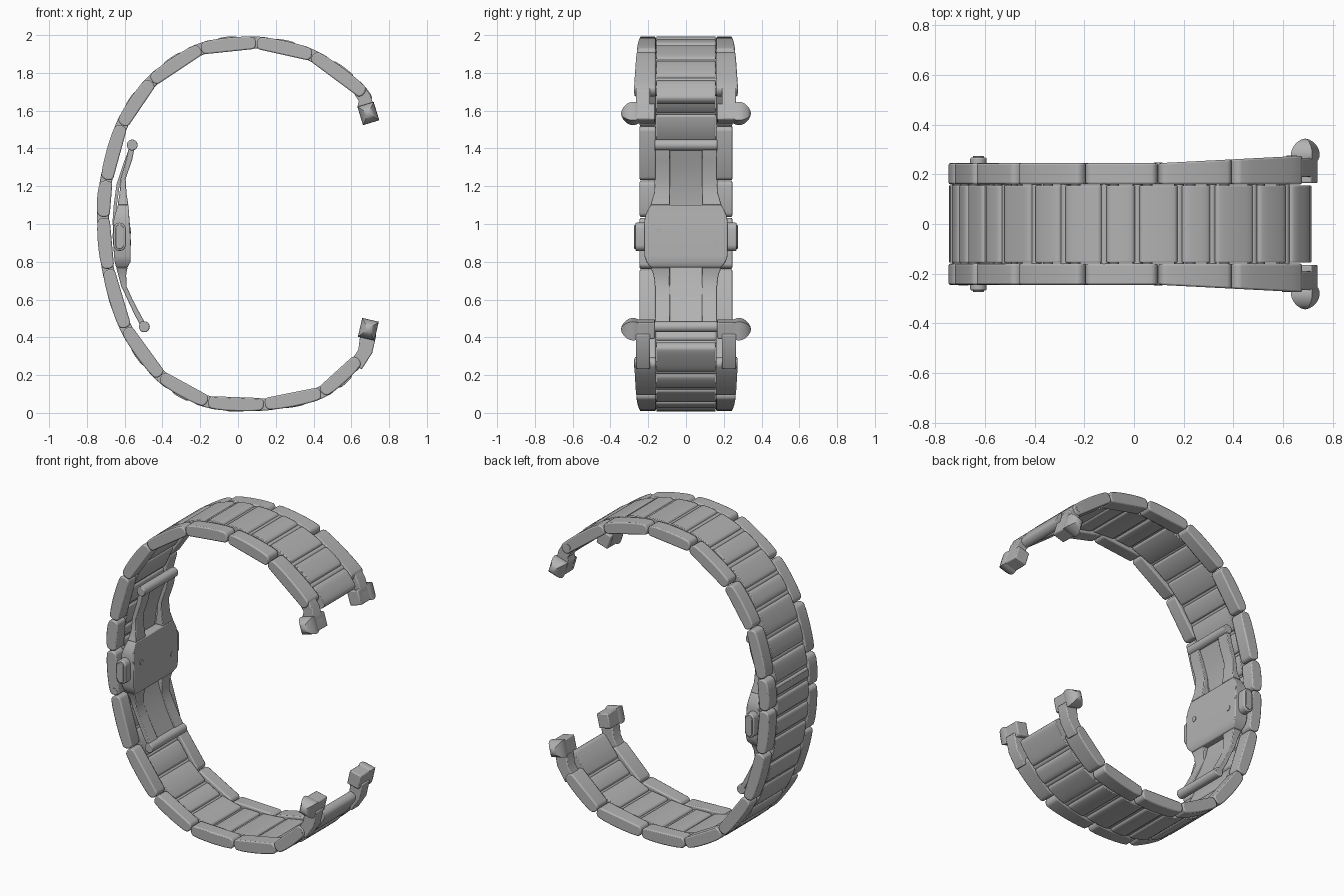
import bpy, bmesh, math
from mathutils import Vector as V

if "Cube" in bpy.data.objects:
    bpy.data.objects.remove(bpy.data.objects["Cube"])

steel = bpy.data.materials.new("brushed_steel_grey")
steel.diffuse_color = (0.45, 0.45, 0.45, 1)
steel.use_nodes = True
steel.node_tree.nodes["Principled BSDF"].inputs["Base Color"].default_value = steel.diffuse_color


def finish(name, bm, bevel=0.0):
    bmesh.ops.recalc_face_normals(bm, faces=bm.faces)
    me = bpy.data.meshes.new(name)
    bm.to_mesh(me)
    bm.free()
    me.materials.append(steel)
    me.shade_smooth()
    me.set_sharp_from_angle(angle=math.radians(32))
    ob = bpy.data.objects.new(name, me)
    bpy.context.collection.objects.link(ob)
    if bevel:
        m = ob.modifiers.new("soft_edge", 'BEVEL')
        m.width = bevel
        m.segments = 2
        m.limit_method = 'ANGLE'
        m.angle_limit = math.radians(50)
    return ob


def prism(name, pts, y0, y1, bevel=0.0, flare=False):
    """Extrude an xz outline between y0 and y1; flare widens towards the lugs."""
    def yy(x, y):
        if flare and abs(y) > 0.2:
            y += math.copysign(max(0, x - 0.1) * 0.052, y)
        return y
    bm = bmesh.new()
    a = [bm.verts.new((x, yy(x, y0), z)) for x, z in pts]
    b = [bm.verts.new((x, yy(x, y1), z)) for x, z in pts]
    n = len(pts)
    bm.faces.new(a)
    bm.faces.new(b[::-1])
    for i in range(n):
        bm.faces.new((a[i], b[i], b[(i + 1) % n], a[(i + 1) % n]))
    return finish(name, bm, bevel)


def loft(name, rows, bevel=0.0):
    """Strip from rows of (z, x_outer, x_inner, y0, y1)."""
    bm = bmesh.new()
    rings = [[bm.verts.new(c) for c in ((xl, a, z), (xr, a, z), (xr, b, z), (xl, b, z))]
             for z, xl, xr, a, b in rows]
    for r, s in zip(rings, rings[1:]):
        for i in range(4):
            j = (i + 1) % 4
            bm.faces.new((r[i], r[j], s[j], s[i]))
    bm.faces.new(rings[0])
    bm.faces.new(rings[-1][::-1])
    return finish(name, bm, bevel)


def circle(x, z, r, n=20):
    return [(x + r * math.cos(2 * math.pi * i / n), z + r * math.sin(2 * math.pi * i / n)) for i in range(n)]


def pill(x, z, r, half, n=10):
    return [(x + r * math.cos(math.pi * i / n), z + half + r * math.sin(math.pi * i / n)) for i in range(n + 1)] + \
           [(x - r * math.cos(math.pi * i / n), z - half - r * math.sin(math.pi * i / n)) for i in range(n + 1)]


def link_outline(a, b, h, gap, bulge, rt):
    """Rounded link outline from a to b, bulging outwards."""
    a, b = V(a), V(b)
    L = (b - a).length
    t = (b - a) / L
    n = V((t.y, -t.x))
    loc = []
    for i in range(9):
        q = -math.pi / 2 - math.pi * i / 8
        loc.append((gap + rt + rt * math.cos(q), h * math.sin(q)))
    for f in (0.2, 0.35, 0.5, 0.65, 0.8):
        loc.append((L * f, h + bulge * math.sin(math.pi * f)))
    for i in range(9):
        q = math.pi / 2 - math.pi * i / 8
        loc.append((L - gap - rt + rt * math.cos(q), h * math.sin(q)))
    return [tuple(a + t * u + n * w) for u, w in loc]


# Joints of the bracelet, from the upper lug round the left to the lower lug
J = [(0.67, 1.69), (0.394, 1.895), (0.098, 1.961), (-0.198, 1.93), (-0.458, 1.757),
     (-0.617, 1.523), (-0.697, 1.232), (-0.713, 1.035), (-0.688, 0.76), (-0.595, 0.448),
     (-0.41, 0.193), (-0.161, 0.056), (0.14, 0.045), (0.442, 0.105), (0.64, 0.285)]
N = len(J) - 1
ext = [V((0.76, 1.45))] + [V(p) for p in J] + [V((0.74, 0.55))]


def path(u):
    i = min(int(u), N - 1)
    f = u - i
    p0, p1, p2, p3 = ext[i:i + 4]
    return 0.5 * (2 * p1 + (p2 - p0) * f + (2 * p0 - 5 * p1 + 4 * p2 - p3) * f * f
                  + (3 * p1 - p0 - 3 * p2 + p3) * f ** 3)


# Side links
for i in range(N):
    out = link_outline(J[i], J[i + 1], 0.033, 0.002, 0.008, 0.024)
    for s, side in ((-1, "front"), (1, "back")):
        prism(f"side_link_{side}_{i}", out, s * 0.16, s * 0.245, 0.007, flare=True)

# Centre links: one on each joint and one in the middle of each side link
for i in range(N):
    spans = [(i + 0.3, i + 0.7, "middle")]
    if i:
        spans.append((i - 0.265, i + 0.265, "joint"))
    for a, b, kind in spans:
        prism(f"centre_link_{kind}_{i}", link_outline(path(a), path(b), 0.03, 0, 0.004, 0.016),
              -0.156, 0.156, 0.004)
    # hinge rods hidden in the gaps
    for u in (i + 0.28, i + 0.72):
        c = path(u)
        prism(f"hinge_rod_{i}", circle(c.x, c.y, 0.02, 12), -0.165, 0.165)
for nm, a, b in (("upper", (0.695, 1.645), path(0.265)), ("lower", path(N - 0.265), (0.7, 0.365))):
    prism(f"centre_end_link_{nm}", link_outline(a, b, 0.03, 0, 0.004, 0.02), -0.156, 0.156, 0.004)

# Link screws
for nm, x, z, s, y in (("clasp", -0.687, 0.787, -1, 0.247), ("lower", 0.618, 0.262, -1, 0.274),
                       ("upper", 0.635, 1.717, 1, 0.275)):
    prism(f"link_screw_{nm}", circle(x, z, 0.021), s * 0.23, s * y)

# Lugs with domed square studs
lugs = {
    "upper": ([(0.605, 1.705), (0.664, 1.735), (0.70, 1.685), (0.742, 1.555), (0.664, 1.53),
               (0.632, 1.62), (0.64, 1.65)], (0.69, 1.585), 17),
    "lower": ([(0.60, 0.275), (0.654, 0.23), (0.71, 0.315), (0.733, 0.415), (0.65, 0.435),
               (0.637, 0.335)], (0.69, 0.443), -13)}
for nm, (outline, (cx, cz), deg) in lugs.items():
    ca, sa = math.cos(math.radians(deg)), math.sin(math.radians(deg))

    def square(hx, hz):
        return [(cx + u * ca - w * sa, cz + u * sa + w * ca)
                for u, w in ((-hx, -hz), (hx, -hz), (hx, hz), (-hx, hz))]
    for s, side in ((-1, "front"), (1, "back")):
        prism(f"lug_arm_{nm}_{side}", outline, s * 0.19, s * 0.266, 0.006)
        prism(f"lug_jaw_{nm}_{side}", square(0.04, 0.045), s * 0.165, s * 0.268, 0.006)
        bm = bmesh.new()
        rings = []
        for y, k in ((0.255, 0.88), (0.268, 0.97), (0.282, 1), (0.298, 0.95), (0.315, 0.8),
                     (0.33, 0.56), (0.34, 0.28), (0.344, 0.03)):
            rings.append([bm.verts.new((x, s * y, z)) for x, z in square(0.045 * k, 0.051 * k)])
        for r, q in zip(rings, rings[1:]):
            for i in range(4):
                j = (i + 1) % 4
                bm.faces.new((r[i], r[j], q[j], q[i]))
        bm.faces.new(rings[0])
        bm.faces.new(rings[-1])
        finish(f"stud_{nm}_{side}", bm)

# Folding clasp: body, forked arms and thin leaves; rows are z, outer x, inner x, half width
prof = [(1.42, -.575, -.545, .165), (1.34, -.592, -.56, .165), (1.24, -.622, -.595, .165),
        (1.16, -.627, -.59, .17), (1.10, -.637, -.58, .188), (1.055, -.65, -.577, .212),
        (1.02, -.659, -.574, .22), (.935, -.664, -.569, .22), (.83, -.656, -.569, .22),
        (.80, -.653, -.569, .21), (.77, -.645, -.585, .187), (.73, -.634, -.592, .172),
        (.67, -.618, -.59, .165), (.60, -.585, -.558, .165), (.52, -.548, -.516, .165),
        (.455, -.512, -.48, .165)]
loft("clasp_body", [(z, a, b, -w, w) for z, a, b, w in prof[4:11]], 0.005)
for s, side in ((-1, "front"), (1, "back")):
    for nm, rows in (("upper", prof[:5]), ("lower", prof[10:])):
        loft(f"clasp_fork_{nm}_{side}", [(z, a, b, s * 0.086, s * w) for z, a, b, w in rows], 0.004)
    # push buttons
    prism(f"clasp_button_{side}", pill(-0.627, 0.932, 0.033, 0.042), s * 0.2, s * 0.268, 0.006)
    prism(f"clasp_button_face_{side}", pill(-0.627, 0.932, 0.022, 0.042), s * 0.25, s * 0.274, 0.003)
leaf = [(1.41, -.572), (1.32, -.607), (1.21, -.643), (1.10, -.658), (1.015, -.664),
        (.84, -.656), (.71, -.624), (.59, -.577), (.455, -.51)]
for nm, rows in (("upper", leaf[:5]), ("lower", leaf[4:])):
    loft(f"clasp_leaf_{nm}", [(z, x, x + 0.017, -0.09, 0.09) for z, x in rows])
prism("clasp_bar_upper", circle(-0.56, 1.418, 0.029), -0.168, 0.168, 0.005)
prism("clasp_bar_lower", circle(-0.496, 0.456, 0.029), -0.18, 0.165, 0.005)

# Clasp screws facing inwards
for k, (y, z) in enumerate(((-0.145, 0.965), (0.157, 0.903))):
    bm = bmesh.new()
    a, b = [[bm.verts.new((x, y + p, z + q)) for p, q in circle(0, 0, 0.016, 16)] for x in (-0.59, -0.566)]
    bm.faces.new(a)
    bm.faces.new(b)
    for i in range(16):
        bm.faces.new((a[i], a[(i + 1) % 16], b[(i + 1) % 16], b[i]))
    finish(f"clasp_screw_{k}", bm)
